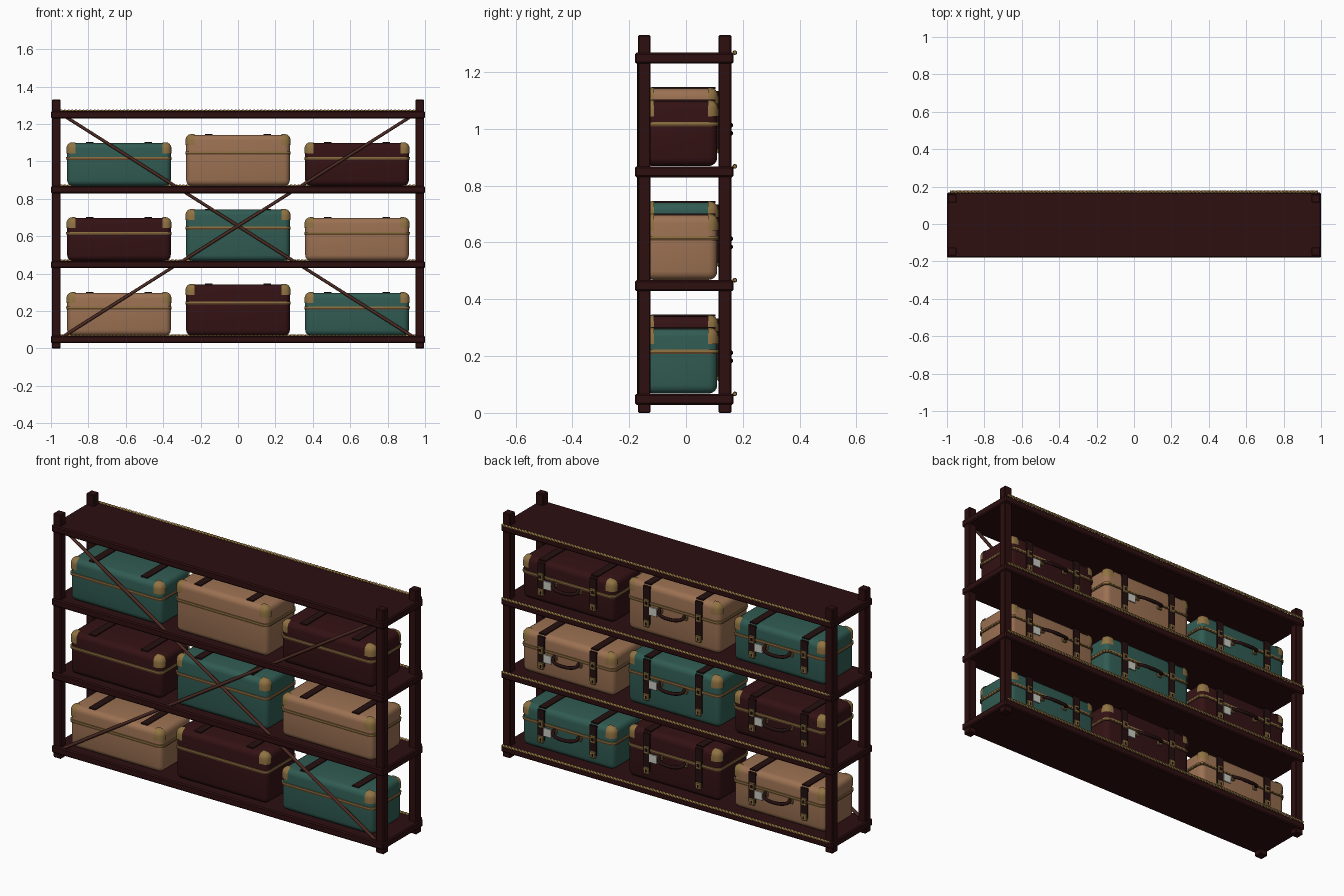
import bpy, bmesh, math
from mathutils import Vector, Matrix

if "Cube" in bpy.data.objects:
    bpy.data.objects.remove(bpy.data.objects["Cube"])


def mat(name, rgb):
    m = bpy.data.materials.new(name)
    m.diffuse_color = (*rgb, 1)
    m.use_nodes = True
    m.node_tree.nodes["Principled BSDF"].inputs["Base Color"].default_value = m.diffuse_color
    return m


WOOD = mat("dark red wood", (0.026, 0.0045, 0.005))
OXBLOOD = mat("oxblood leather", (0.034, 0.006, 0.007))
TEAL = mat("teal leather", (0.030, 0.105, 0.085))
TAN = mat("tan leather", (0.33, 0.165, 0.085))
STRAP = mat("dark strap", (0.018, 0.005, 0.005))
BRASS = mat("brass", (0.28, 0.17, 0.055))
TRIM = mat("dull brass trim", (0.10, 0.05, 0.02))
BRACE = mat("brown brace", (0.075, 0.024, 0.017))
TAG = mat("pale tag", (0.60, 0.60, 0.55))


def finish(name, bm, m, smooth=True):
    me = bpy.data.meshes.new(name)
    bmesh.ops.recalc_face_normals(bm, faces=bm.faces)
    for f in bm.faces:
        f.smooth = smooth
    bm.to_mesh(me)
    bm.free()
    if smooth:
        me.set_sharp_from_angle(angle=math.radians(35))
    me.materials.append(m)
    ob = bpy.data.objects.new(name, me)
    bpy.context.collection.objects.link(ob)
    return ob


def box_bm(lo, hi, bevel=0, seg=1, vertical_only=False):
    lo, hi = Vector(lo), Vector(hi)
    bm = bmesh.new()
    bmesh.ops.create_cube(bm, size=1)
    bmesh.ops.scale(bm, vec=hi - lo, verts=bm.verts)
    bmesh.ops.translate(bm, vec=(lo + hi) / 2, verts=bm.verts)
    if bevel:
        es = [e for e in bm.edges if not vertical_only or
              abs(e.verts[0].co.z - e.verts[1].co.z) > 1e-4]
        bmesh.ops.bevel(bm, geom=es, offset=bevel, segments=seg,
                        affect='EDGES', profile=0.5)
    return bm


def box(name, lo, hi, m, bevel=0, seg=1, vertical_only=False):
    return finish(name, box_bm(lo, hi, bevel, seg, vertical_only), m, seg > 1)


def pipe(name, pts, r, m, loc=(0, 0, 0)):
    cu = bpy.data.curves.new(name, 'CURVE')
    cu.dimensions = '3D'
    cu.bevel_depth = r
    cu.bevel_resolution = 2
    cu.use_fill_caps = True
    sp = cu.splines.new('POLY')
    sp.points.add(len(pts) - 1)
    for p, c in zip(sp.points, pts):
        p.co = (c[0] + loc[0], c[1] + loc[1], c[2] + loc[2], 1)
    cu.materials.append(m)
    ob = bpy.data.objects.new(name, cu)
    bpy.context.collection.objects.link(ob)


def rope(name, x0, x1, y, z, r):
    # square section twisted along x
    bm = bmesh.new()
    n, prev = 260, None
    for i in range(n + 1):
        x = x0 + (x1 - x0) * i / n
        ring = [bm.verts.new((x, y + r * math.cos(a), z + r * math.sin(a)))
                for a in (i * 0.6 + k * math.pi / 2 for k in range(4))]
        if prev:
            for k in range(4):
                bm.faces.new((prev[k], prev[(k + 1) % 4], ring[(k + 1) % 4], ring[k]))
        else:
            bm.faces.new(ring)
        prev = ring
    bm.faces.new(prev)
    finish(name, bm, BRASS, False)


# rack: posts, shelves, rope edging
for sx in (-1, 1):
    for y in (-0.147, 0.137):
        box("post", (sx * 0.972 - 0.023, y - 0.0225, 0),
            (sx * 0.972 + 0.023, y + 0.0225, 1.33), WOOD, 0.004)
TOPS = [0.067 + 0.4005 * i for i in range(4)]
for t in TOPS:
    box("shelf", (-1, -0.18, t - 0.039), (1, 0.168, t), WOOD, 0.006)
    rope("rope_edging", -0.985, 0.985, 0.172, t, 0.008)

# crossed braces on the -y side
for s in (-1, 1):
    pipe("cross_brace", [(-0.94 * s, -0.16 - 0.004 * s, 0.06),
                         (0.94 * s, -0.16 - 0.004 * s, 1.25)], 0.0085, BRACE)

HX, Y0, Y1 = 0.277, -0.147, 0.11


def suitcase(cx, z, h, leather):
    x0, x1, top, seam = cx - HX, cx + HX, z + h, z + h * 0.645
    box("suitcase_body", (x0, Y0, z), (x1, Y1, top), leather, 0.03, 4)
    # seam trim
    for dz, m, g in ((0.003, BRASS, 0.005), (-0.005, TRIM, 0.004)):
        box("seam_band", (x0 - g, Y0 - g, seam + dz - 0.004),
            (x1 + g, Y1 + g, seam + dz + 0.004), TRIM if dz < 0 else m, 0.03, 4, True)
    # corner caps on the lid: an offset shell trimmed to its four top corners
    g = 0.004
    bm = box_bm((x0 - g, Y0 - g, z - g), (x1 + g, Y1 + g, top + g), 0.032, 4)
    xi, ya, yb, zi = HX - 0.045, Y0 + 0.035, Y1 - 0.032, top - 0.055
    for co, no in (((cx - xi, 0, 0), (1, 0, 0)), ((cx + xi, 0, 0), (1, 0, 0)),
                   ((0, ya, 0), (0, 1, 0)), ((0, yb, 0), (0, 1, 0)),
                   ((0, 0, zi), (0, 0, 1))):
        bmesh.ops.bisect_plane(bm, geom=bm.verts[:] + bm.edges[:] + bm.faces[:],
                               plane_co=co, plane_no=no)
    bad = []
    for f in bm.faces:
        c = f.calc_center_median()
        if abs(c.x - cx) < xi or ya < c.y < yb or c.z < zi:
            bad.append(f)
    bmesh.ops.delete(bm, geom=bad, context='FACES')
    finish("corner_caps", bm, BRASS)
    # straps, latches and locks
    for s in (-1, 1):
        sx = cx + s * 0.157
        w = 0.02
        box("strap_top", (sx - w, Y0 + 0.025, top - 0.002), (sx + w, Y1 - 0.006, top + 0.005), STRAP)
        box("strap_front", (sx - w, Y1 - 0.004, z + 0.06), (sx + w, Y1 + 0.007, top - 0.008), STRAP)
        box("latch", (sx - 0.016, Y1, seam - 0.022), (sx + 0.016, Y1 + 0.013, seam + 0.02), BRASS, 0.003)
        box("latch_slot", (sx - 0.007, Y1, seam - 0.008), (sx + 0.007, Y1 + 0.015, seam + 0.008), STRAP)
        box("lock_plate", (sx - 0.017, Y1, z + 0.045), (sx + 0.017, Y1 + 0.012, z + 0.082), BRASS, 0.003)
        box("lock_hole", (sx - 0.004, Y1, z + 0.055), (sx + 0.004, Y1 + 0.014, z + 0.069), STRAP)
        # handle mounts
        hx = cx + s * 0.075
        box("handle_mount", (hx - 0.014, Y1 - 0.002, seam - 0.034),
            (hx + 0.014, Y1 + 0.01, seam - 0.01), BRASS, 0.003)
    # drooping handle
    pts = [(0.075 * math.cos(a), 0.004 + 0.043 * math.sin(a) ** 0.6, -0.02 * math.sin(a) ** 0.5)
           for a in (math.pi * min(max(i / 12, 0.0001), 0.9999) for i in range(13))]
    pipe("handle", pts, 0.009, STRAP, (cx, Y1, seam - 0.012))
    # luggage tag beside the handle
    box("tag", (cx + 0.092, Y1 + 0.006, seam - 0.06), (cx + 0.138, Y1 + 0.012, seam - 0.016), TAG)


GRID = [(TAN, OXBLOOD, TEAL), (OXBLOOD, TEAL, TAN), (TEAL, TAN, OXBLOOD)]
for t, row in zip(TOPS, GRID):
    for i, leather in enumerate(row):
        suitcase((i - 1) * 0.6365, t + 0.001, 0.273 if i == 1 else 0.229, leather)
